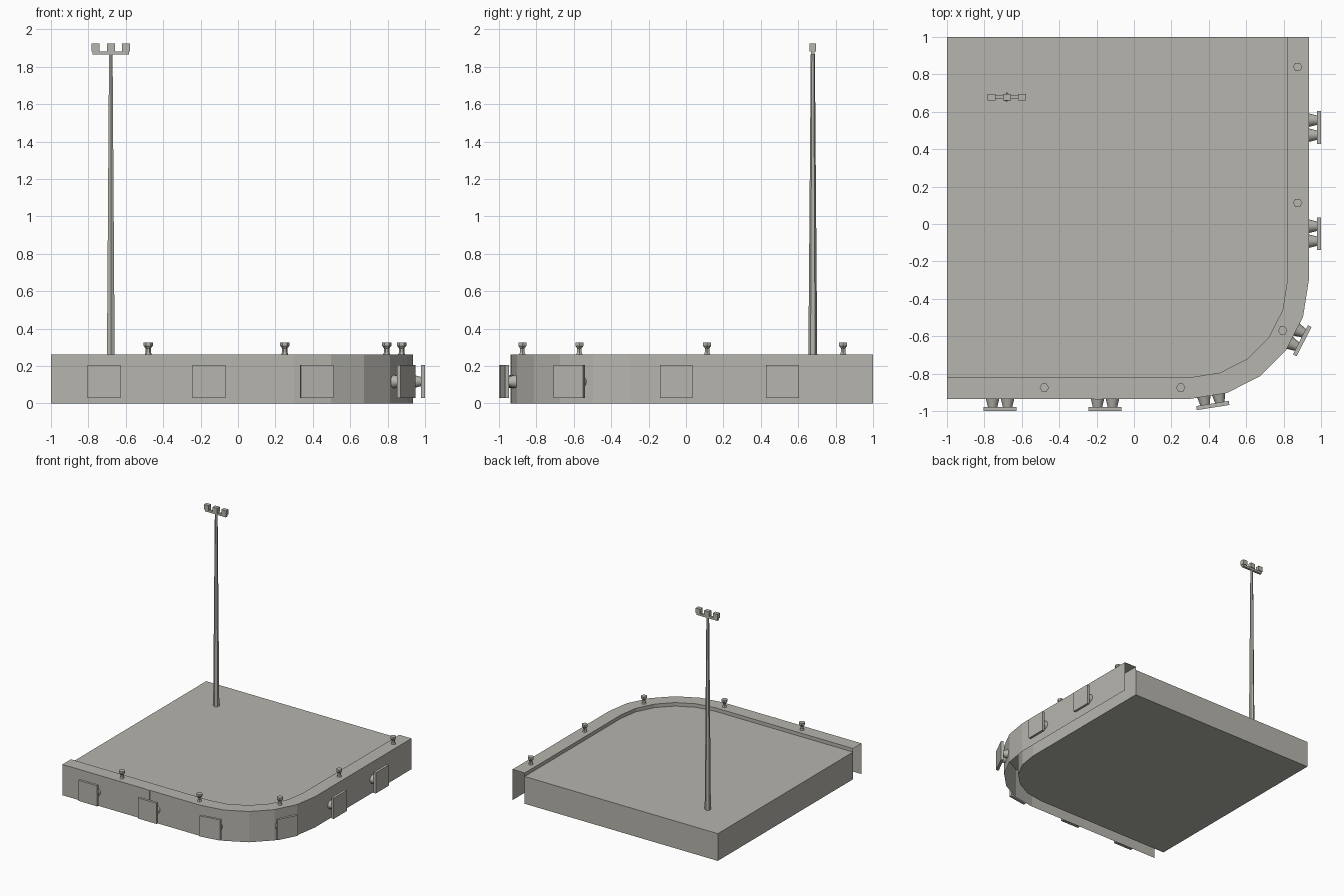
import bpy, bmesh, math
from mathutils import Matrix, Vector

if "Cube" in bpy.data.objects:
    bpy.data.objects.remove(bpy.data.objects["Cube"])

concrete = bpy.data.materials.new("warm_grey")
concrete.diffuse_color = (0.47, 0.46, 0.42, 1)
concrete.use_nodes = True
concrete.node_tree.nodes["Principled BSDF"].inputs["Base Color"].default_value = concrete.diffuse_color

TOP, DECK = 0.262, 0.232      # kerb top, deck top
C = 0.30                      # corner arc centre at (C, -C)


def finish(name, bm, smooth=False):
    me = bpy.data.meshes.new(name)
    bm.to_mesh(me)
    bm.free()
    me.materials.append(concrete)
    ob = bpy.data.objects.new(name, me)
    bpy.context.collection.objects.link(ob)
    if smooth:
        bpy.context.view_layer.objects.active = ob
        ob.select_set(True)
        bpy.ops.object.shade_smooth_by_angle(angle=math.radians(40))
        ob.select_set(False)
    return ob


def add_box(bm, size, loc, mat=Matrix()):
    m = mat @ Matrix.Translation(loc) @ Matrix.Diagonal((*size, 1))
    bmesh.ops.create_cube(bm, size=1, matrix=m)


def add_lathe(bm, profile, sides, mat=Matrix(), turn=0.0):
    """Closed turned shape from (radius, z) pairs."""
    rings = []
    for r, z in profile:
        rings.append([bm.verts.new(mat @ Vector((
            r * math.cos(turn + 2 * math.pi * i / sides),
            r * math.sin(turn + 2 * math.pi * i / sides), z))) for i in range(sides)])
    for a, b in zip(rings, rings[1:]):
        for i in range(sides):
            j = (i + 1) % sides
            bm.faces.new((a[i], a[j], b[j], b[i]))
    bm.faces.new(rings[0][::-1])
    bm.faces.new(rings[-1])


def edge_path(offset):
    """Front edge, five-segment corner arc, right edge."""
    r = offset - C
    pts = [(-1, -offset)]
    for i in range(6):
        a = math.radians(18 * i)
        pts.append((C + r * math.sin(a), -C - r * math.cos(a)))
    return pts + [(offset, 1)]


# Deck slab with rounded corner
bm = bmesh.new()
outline = edge_path(0.82) + [(-1, 1)]
base = bm.faces.new([bm.verts.new((x, y, 0)) for x, y in outline])
top = bmesh.ops.extrude_face_region(bm, geom=[base])["geom"]
bmesh.ops.translate(bm, vec=(0, 0, DECK), verts=[v for v in top if isinstance(v, bmesh.types.BMVert)])
bmesh.ops.recalc_face_normals(bm, faces=bm.faces)
finish("deck_slab", bm)

# Quay kerb: open sheet of outer wall, top and inner lip
bm = bmesh.new()
rows = [[bm.verts.new((x, y, z)) for x, y in edge_path(o)]
        for o, z in ((0.935, 0), (0.935, TOP), (0.82, TOP), (0.82, DECK))]
for a, b in zip(rows, rows[1:]):
    for i in range(len(a) - 1):
        bm.faces.new((a[i], a[i + 1], b[i + 1], b[i]))
finish("quay_kerb", bm)

# Thin vertical strip on the front wall
bm = bmesh.new()
add_box(bm, (0.036, 0.006, TOP), (-0.193, -0.936, TOP / 2))
finish("wall_strip", bm)

# Fenders: plate on two tapered cones; (wall x, wall y, angle)
arc = 0.635 * math.cos(math.radians(9))
fenders = [(-0.716, -0.935, 0), (-0.155, -0.935, 0), (0.935, -0.052, 90), (0.935, 0.515, 90)]
for deg, shift in ((9, 0.015), (63, -0.017)):
    a = math.radians(deg)
    fenders.append((C + arc * math.sin(a) + shift * math.cos(a),
                    -C - arc * math.cos(a) + shift * math.sin(a), deg))
for n, (x, y, deg) in enumerate(fenders, 1):
    m = Matrix.Translation((x, y, 0.117)) @ Matrix.Rotation(math.radians(deg), 4, 'Z')
    bm = bmesh.new()
    add_box(bm, (0.176, 0.022, 0.176), (0, -0.054, 0), m)
    for s in (-1, 1):
        cone = m @ Matrix.Translation((s * 0.04, 0, 0)) @ Matrix.Rotation(math.pi / 2, 4, 'X')
        add_lathe(bm, [(0.036, 0), (0.034, 0.008), (0.025, 0.044)], 12, cone)
    finish(f"fender_{n}", bm, True)

# Bollards
for n, (x, y) in enumerate([(-0.48, -0.875), (0.25, -0.875), (0.795, -0.57),
                            (0.875, 0.113), (0.875, 0.84)], 1):
    bm = bmesh.new()
    add_lathe(bm, [(0.019, TOP), (0.014, TOP + 0.012), (0.014, 0.295), (0.025, 0.308), (0.025, 0.326)],
              6, Matrix.Translation((x, y, 0)))
    finish(f"bollard_{n}", bm)

# Light mast
bm = bmesh.new()
add_lathe(bm, [(0.024, DECK), (0.011, 1.868)], 6, Matrix.Translation((-0.68, 0.678, 0)), math.pi / 6)
finish("light_mast", bm)

# Crossbar and lamps
bm = bmesh.new()
add_box(bm, (0.195, 0.02, 0.018), (-0.68, 0.678, 1.874))
finish("lamp_crossbar", bm)
bm = bmesh.new()
for dx in (-0.081, 0, 0.081):
    add_box(bm, (0.043, 0.034, 0.042), (-0.68 + dx, 0.678, 1.904))
finish("lamps", bm)
